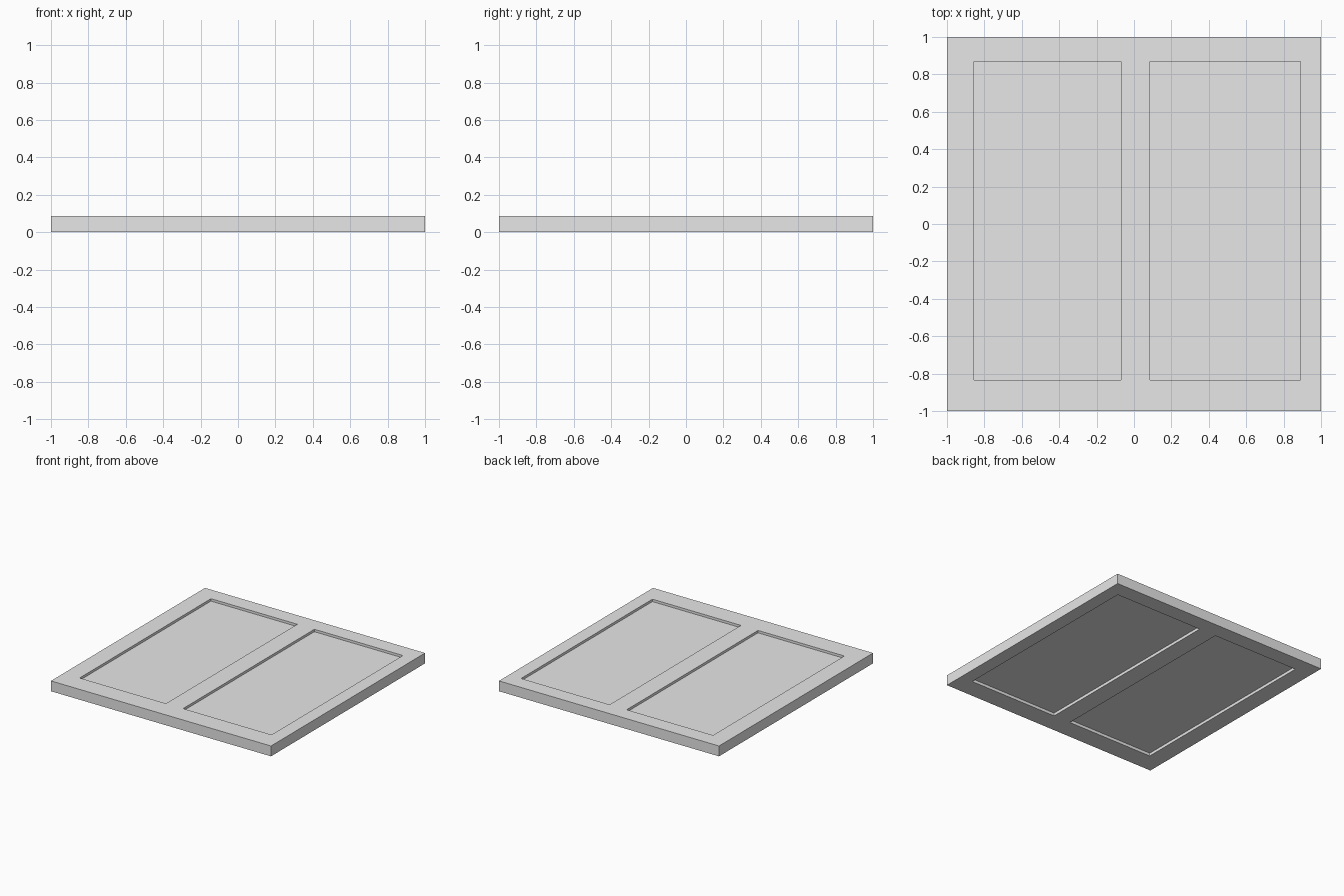
import bpy

if "Cube" in bpy.data.objects:
    bpy.data.objects.remove(bpy.data.objects["Cube"], do_unlink=True)

grey = bpy.data.materials.new("light_grey")
grey.use_nodes = True
colour = (0.8, 0.8, 0.8, 1)
grey.diffuse_color = colour
grey.node_tree.nodes["Principled BSDF"].inputs["Base Color"].default_value = colour

HEIGHT = 0.085
LEFT, RIGHT = 0.89, -0.855      # opening sides
BACK, FRONT = 0.87, -0.835      # opening ends
BAR_LEFT, BAR_RIGHT = 0.085, -0.07


def box(name, x0, x1, y0, y1, z0=0, z1=HEIGHT):
    bpy.ops.mesh.primitive_cube_add(
        size=1, location=((x0 + x1) / 2, (y0 + y1) / 2, (z0 + z1) / 2))
    obj = bpy.context.object
    obj.name = name
    obj.scale = (x1 - x0, y1 - y0, z1 - z0)
    bpy.ops.object.transform_apply(location=False, rotation=False, scale=True)
    obj.data.materials.append(grey)
    return obj


# Outer frame: two full-width rails with stiles between them
box("front_rail", -1, 1, -1, FRONT)
box("back_rail", -1, 1, BACK, 1)
box("right_stile", -1, RIGHT, FRONT, BACK)
box("left_stile", LEFT, 1, FRONT, BACK)

# Centre bar dividing the opening
box("centre_bar", BAR_RIGHT, BAR_LEFT, FRONT, BACK)

# Panels recessed on both faces
box("right_panel", RIGHT, BAR_RIGHT, FRONT, BACK, 0.024, HEIGHT - 0.02)
box("left_panel", BAR_LEFT, LEFT, FRONT, BACK, 0.024, HEIGHT - 0.02)
